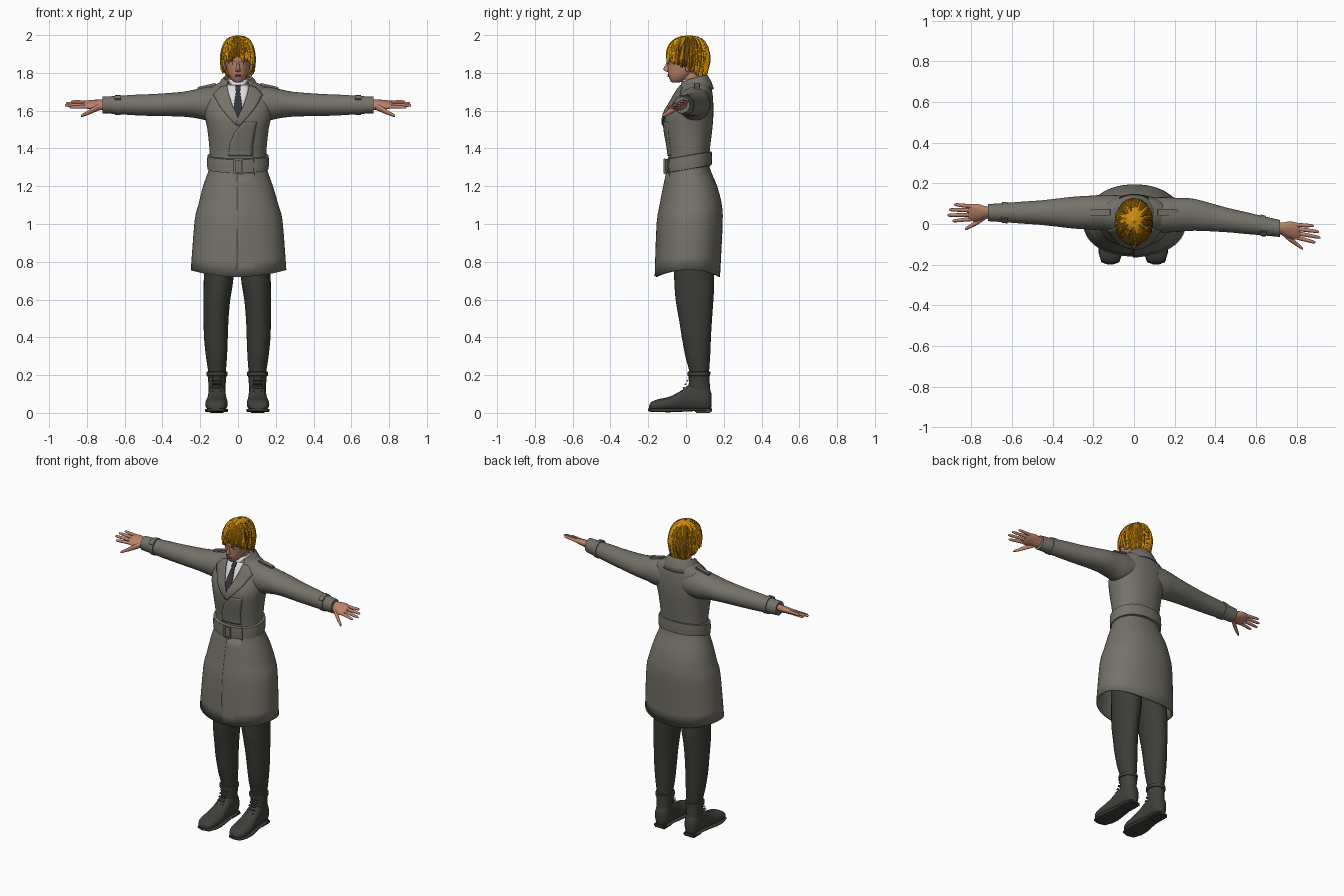
import bpy, bmesh, math, random
from mathutils import Vector

if "Cube" in bpy.data.objects:
    bpy.data.objects.remove(bpy.data.objects["Cube"])

random.seed(4)
PI = math.pi


def mat(name, r, g, b):
    m = bpy.data.materials.new(name)
    m.diffuse_color = (r, g, b, 1)
    m.use_nodes = True
    m.node_tree.nodes["Principled BSDF"].inputs["Base Color"].default_value = m.diffuse_color
    return m


COAT = mat("coat grey", .175, .168, .138)
TROUSER = mat("trouser dark", .045, .047, .038)
BOOT = mat("boot dark", .05, .05, .043)
HAIR = mat("hair gold", .62, .27, .004)
HAIRD = mat("hair shade", .2, .085, .004)
SKIN = mat("skin", .5, .225, .15)
LIP = mat("lip", .33, .12, .09)
SHIRT = mat("shirt white", .72, .72, .75)
TIE = mat("tie dark", .035, .035, .042)


def finish(bm, name, mats, angle=45, solid=0):
    bmesh.ops.recalc_face_normals(bm, faces=bm.faces)
    me = bpy.data.meshes.new(name)
    bm.to_mesh(me)
    bm.free()
    for m in (mats if isinstance(mats, list) else [mats]):
        me.materials.append(m)
    ob = bpy.data.objects.new(name, me)
    bpy.context.collection.objects.link(ob)
    if solid:
        md = ob.modifiers.new("thickness", "SOLIDIFY")
        md.thickness, md.offset = solid, -1
    bpy.ops.object.select_all(action="DESELECT")
    ob.select_set(True)
    bpy.context.view_layer.objects.active = ob
    bpy.ops.object.shade_smooth_by_angle(angle=math.radians(angle))
    return ob


def smooth(rings, k=3):
    """Catmull-Rom resampling of a list of rings."""
    out, n = [], len(rings)
    for i in range(n - 1):
        p = [rings[max(0, min(n - 1, j))] for j in (i - 1, i, i + 1, i + 2)]
        for s in range(k):
            t = s / k
            out.append(tuple(.5 * (2 * b + (c - a) * t + (2 * a - 5 * b + 4 * c - d) * t * t
                                   + (3 * b - a - 3 * c + d) * t ** 3) for a, b, c, d in zip(*p)))
    return out + [rings[-1]]


def loft(name, rings, m, axis="z", n=2, seg=32, caps=(1, 1), warp=None, solid=0):
    """Skin superellipse rings (x, y, z, a, b) stacked along an axis."""
    bm = bmesh.new()
    rows = []
    for i, (x, y, z, a, b) in enumerate(rings):
        row = []
        for k in range(seg):
            c, s = math.cos(2 * PI * k / seg), math.sin(2 * PI * k / seg)
            p = math.copysign(abs(c) ** (2 / n), c) * a
            q = math.copysign(abs(s) ** (2 / n), s) * b
            d = {"z": (p, q, 0), "x": (0, p, q), "y": (p, 0, q)}[axis]
            v = Vector((x, y, z)) + Vector(d)
            if warp:
                warp(v, i)
            row.append(bm.verts.new(v))
        rows.append(row)
    for r0, r1 in zip(rows, rows[1:]):
        for k in range(seg):
            bm.faces.new((r0[k], r0[(k + 1) % seg], r1[(k + 1) % seg], r1[k]))
    for use, row in zip(caps, (rows[0], rows[-1])):
        if use:
            bm.faces.new(row)
    return finish(bm, name, m, 50, solid)


def front_y(rings, x, z, n=2):
    """Front surface depth of a vertical loft."""
    for r0, r1 in zip(rings, rings[1:]):
        if r0[2] <= z <= r1[2]:
            t = (z - r0[2]) / (r1[2] - r0[2])
            cx, cy, _, a, b = (p + (q - p) * t for p, q in zip(r0, r1))
            return cy - b * max(0, 1 - min(1, abs(x - cx) / a) ** n) ** (1 / n)
    return rings[-1][1]


def grid(name, pts, m, solid=0, angle=45):
    bm = bmesh.new()
    vs = [[bm.verts.new(p) for p in row] for row in pts]
    for a, b in zip(vs, vs[1:]):
        for k in range(len(a) - 1):
            bm.faces.new((a[k], a[k + 1], b[k + 1], b[k]))
    return finish(bm, name, m, angle, solid)


def patch(name, A, B, m, oa, ob, solid=.004, cols=6, rows=5):
    """Cloth panel between two (x, z) edges, laid on the coat front."""
    def fine(E):
        return [tuple(p + (q - p) * s / rows for p, q in zip(e, f))
                for e, f in zip(E, E[1:]) for s in range(rows)] + [E[-1]]
    pts = []
    for a, b in zip(fine(A), fine(B)):
        row = []
        for k in range(cols + 1):
            t = k / cols
            x, z = a[0] + (b[0] - a[0]) * t, a[1] + (b[1] - a[1]) * t
            row.append((x, front_y(BODY, x, z, 2.2) - oa - (ob - oa) * t, z))
        pts.append(row)
    return grid(name, pts, m, solid)


def box(name, c, size, m, rot=(0, 0, 0)):
    bm = bmesh.new()
    bmesh.ops.create_cube(bm, size=1)
    for v in bm.verts:
        v.co = Vector(v.co[i] * size[i] for i in range(3))
    bmesh.ops.bevel(bm, geom=bm.edges[:], offset=min(size) * .25, segments=2, affect="EDGES")
    ob = finish(bm, name, m)
    ob.location, ob.rotation_euler = c, rot
    return ob


def ball(name, c, size, m, rot=(0, 0, 0)):
    bm = bmesh.new()
    bmesh.ops.create_uvsphere(bm, u_segments=16, v_segments=10, radius=1)
    for v in bm.verts:
        v.co = Vector(v.co[i] * size[i] for i in range(3))
    ob = finish(bm, name, m, 80)
    ob.location, ob.rotation_euler = c, rot
    return ob


# Coat body, open at the hem
BODY = smooth([(.003, .01, .72, .253, .17), (.003, .022, 1.0, .233, .172), (.002, .028, 1.1, .212, .162),
               (0, .025, 1.2, .185, .14), (0, .015, 1.3, .152, .11), (0, .015, 1.38, .15, .11),
               (0, .013, 1.5, .162, .126), (0, .018, 1.58, .178, .127), (0, .036, 1.65, .18, .108),
               (0, .047, 1.70, .168, .092), (0, .053, 1.735, .125, .075), (0, .053, 1.765, .06, .052)])


def hem(v, i):
    v.z += .035 * (v.x / .25) ** 2 * max(0, 1 - i / 6)


loft("coat_body", BODY, COAT, n=2.2, seg=56, caps=(0, 1), warp=hem, solid=.008)


# Belt tilted up toward the back, with buckle and loops
def tilt(v, i):
    v.z += .17 * v.y


loft("belt", [(0, .014, 1.287, .152, .112), (0, .014, 1.289, .162, .122), (0, .014, 1.325, .164, .124),
              (0, .014, 1.36, .162, .122), (0, .014, 1.362, .152, .112)], COAT, n=2.2, seg=56, warp=tilt)
for x in (-.018, .022):
    box("buckle_side", (x, -.113, 1.306), (.01, .014, .08), COAT)
for z in (1.27, 1.342):
    box("buckle_bar", (.002, -.113, z), (.046, .014, .01), COAT)
box("belt_loop", (.09, -.09, 1.309), (.016, .014, .085), COAT, (0, 0, .35))

# Front overlap, shirt, tie and lapels
patch("chest_overlap", [(.03, 1.54), (-.02, 1.48), (-.045, 1.42), (-.05, 1.36)],
      [(.1, 1.54), (.09, 1.48), (.08, 1.42), (.08, 1.36)], COAT, .007, 0)
patch("skirt_overlap", [(-.006, 1.27), (-.006, 1.0), (-.006, .722)], [(.1, 1.27), (.1, 1.0), (.1, .73)], COAT, .006, -.001)
patch("shirt_front", [(-.058, 1.735), (-.05, 1.68), (-.004, 1.57)], [(.058, 1.735), (.05, 1.68), (.004, 1.57)],
      SHIRT, .004, .004)
patch("tie", [(-.012, 1.735), (-.014, 1.715), (-.01, 1.705), (-.023, 1.62), (-.004, 1.57)],
      [(.012, 1.735), (.014, 1.715), (.01, 1.705), (.023, 1.62), (.004, 1.57)], TIE, .009, .009)
for s in (-1, 1):
    patch("lapel", [(s * x, z) for x, z in ((.06, 1.735), (.05, 1.69), (.03, 1.63), (.004, 1.575), (-.012, 1.53))],
          [(s * x, z) for x, z in ((.095, 1.725), (.132, 1.685), (.095, 1.62), (.055, 1.57), (.008, 1.52))],
          COAT, .014 + .002 * s, .009 + .002 * s, .006)

# Turned-down coat collar, open at the front
rows = []
for k in range(33):
    f = math.radians(-138 + 276 * k / 32)
    c, s, d = math.cos(f), math.sin(f), (abs(k - 16) / 16) ** 2
    row = []
    for rx, ryb, ryf, z, dz in ((.062, .05, .06, 1.73, .02), (.068, .056, .075, 1.772, .03), (.076, .062, .085, 1.79, .035),
                                (.088, .07, .1, 1.78, .035), (.108, .088, .118, 1.745, .04), (.122, .098, .135, 1.715, .03)):
        row.append((rx * s, .05 + c * (ryb if c > 0 else ryf), z - dz * d))
    rows.append(row)
grid("coat_collar", rows, COAT, .005)
loft("shirt_collar", [(0, .027, 1.70, .066, .066), (0, .03, 1.735, .058, .06), (0, .034, 1.77, .052, .054)],
     SHIRT, caps=(0, 0), warp=lambda v, i: setattr(v, "z", v.z + .15 * (v.y - .03)), solid=.004)


# Arms, cuffs, shoulder straps and hands
def arm_y(s, x):
    return .056 if s < 0 else .045 - max(0, x - .3) * .16


for s in (-1, 1):
    def ax(x, a, b, z=1.63, dy=0, s=s):
        return (s * x, arm_y(s, x) + dy, z, a, b)
    loft("sleeve", smooth([ax(.07, .085, .085, 1.64), ax(.15, .087, .09, 1.637), ax(.22, .083, .077, 1.637),
                           ax(.30, .078, .065, 1.634), ax(.45, .061, .058), ax(.55, .054, .054),
                           ax(.64, .047, .048), ax(.718, .042, .044)]), COAT, "x")
    loft("cuff_strap", [ax(.622, .047, .048), ax(.623, .053, .054), ax(.65, .051, .052), ax(.651, .045, .046)], COAT, "x")
    box("cuff_buckle", (s * .637, arm_y(s, .637) - .035, 1.668), (.035, .03, .012), COAT, (.75, 0, 0))
    box("shoulder_strap", (s * .165, .058, 1.729), (.1, .032, .014), COAT, (0, s * .22, 0))
    loft("palm", smooth([ax(.69, .027, .026), ax(.73, .031, .025, 1.631), ax(.765, .042, .021, 1.632),
                         ax(.80, .042, .016, 1.632), ax(.815, .036, .01, 1.632)]), SKIN, "x", seg=20,
         warp=lambda v, i, s=s: setattr(v, "z", v.z + .35 * (v.y - arm_y(s, abs(v.x)))))
    for dy, tip in ((-.031, .893), (-.01, .917), (.011, .91), (.03, .885)):
        loft("finger", smooth([ax(x, r, r, 1.633 + dy * q * .38, dy * q) for x, r, q in
                               ((.79, .0105, 1), ((.79 + tip) / 2, .0095, 1.15), (tip - .01, .0075, 1.3), (tip, .003, 1.3))]),
             SKIN, "x", seg=10)
    loft("thumb", smooth([ax(.728, .016, .018, 1.622, -.015), ax(.765, .015, .016, 1.605, -.042),
                          ax(.80, .011, .011, 1.586, -.064), ax(.825, .008, .008, 1.575, -.078),
                          ax(.832, .003, .003, 1.572, -.082)]), SKIN, "x", seg=12)

# Legs and laced boots
for s in (-1, 1):
    def lx(x, s=s):
        return s * x - .004
    loft("trouser_leg", smooth([(lx(.107), .07, .17, .043, .048), (lx(.107), .07, .22, .047, .052), (lx(.11), .062, .3, .056, .066),
                                (lx(.113), .055, .4, .063, .077), (lx(.112), .05, .5, .066, .088),
                                (lx(.108), .045, .6, .071, .1), (lx(.098), .043, .72, .079, .106),
                                (lx(.09), .03, .95, .085, .1)]), TROUSER)

    def fx(y, a, top, low=.012, s=s):
        return (lx(.107) + s * .05 * max(0, -y) * .6, y, (top + low) / 2, a, (top - low) / 2)
    loft("boot_foot", smooth([fx(-.196, .015, .036, .02), fx(-.185, .04, .056), fx(-.15, .056, .072), (fx(-.09, .059, .085)),
                              fx(-.03, .052, .115), fx(.02, .047, .15), fx(.08, .046, .16), fx(.12, .037, .14),
                              fx(.135, .015, .1, .03)]), BOOT, "y", n=2.4, seg=28)
    loft("boot_shaft", smooth([(lx(.107), .07, .06, .044, .06), (lx(.107), .07, .12, .044, .058), (lx(.107), .07, .17, .047, .055),
                               (lx(.107), .068, .215, .052, .057)]), BOOT)
    loft("boot_top_band", [(lx(.107), .068, .195, .05, .055), (lx(.107), .068, .197, .055, .06), (lx(.107), .068, .217, .056, .061),
                           (lx(.107), .068, .219, .05, .055)], BOOT)
    loft("boot_sole", [fx(y, a, .024, lo) for y, a, lo in ((-.2, .012, .01), (-.188, .044, .006), (-.14, .06, .004), (-.09, .062, .003),
                       (-.02, .052, .006), (.04, .045, .009), (.1, .044, .008), (.137, .018, .008))], BOOT, "y", n=4, seg=24)
    box("boot_heel", (lx(.107), .09, .012), (.08, .085, .024), BOOT)
    for k in range(5):
        box("boot_lace", (lx(.109), -.022 + .01 * k, .116 + .018 * k), (.05, .012, .007), BOOT, (.5, 0, 0))

# Neck and head
loft("neck", [(0, .04, 1.66, .052, .054), (0, .03, 1.75, .047, .05), (0, .025, 1.84, .05, .055)], SKIN)
HEAD = smooth([(0, -.054, 1.75, .014, .02), (0, -.045, 1.757, .028, .037), (0, -.027, 1.782, .046, .066),
               (0, -.008, 1.81, .058, .088), (0, .002, 1.845, .066, .1), (0, .008, 1.88, .071, .107),
               (0, .012, 1.92, .069, .105), (0, .015, 1.96, .05, .08), (0, .015, 1.98, .02, .03)])
loft("head", HEAD, SKIN)


def face(x, z):
    return front_y(HEAD, x, z)


# Facial features
loft("nose", [(0, -.094, 1.806, .008, .006), (0, -.1, 1.81, .014, .014), (0, -.102, 1.82, .011, .019),
              (0, -.099, 1.84, .007, .011), (0, -.096, 1.862, .006, .006)], SKIN, seg=16)
ball("upper_lip", (0, face(0, 1.787) + .001, 1.788), (.02, .006, .0035), LIP)
ball("lower_lip", (0, face(0, 1.78) + .001, 1.781), (.016, .006, .004), LIP)
for s in (-1, 1):
    y = face(.028, 1.848)
    ball("eye_white", (s * .028, y + .003, 1.848), (.012, .005, .005), SHIRT, (0, 0, s * .35))
    ball("pupil", (s * .028, y + .0005, 1.848), (.0048, .004, .0048), TIE)
    box("eyebrow", (s * .029, face(.029, 1.865) - .001, 1.864), (.03, .006, .005), HAIRD, (0, s * -.12, s * .35))
    ball("ear", (s * .07, .012, 1.832), (.008, .018, .028), SKIN, (-.15, 0, s * .25))


# Hair: full cap plus pointed locks
def hair_pt(f, t, off=0):
    u = (1 - math.cos(f)) / 2
    zb, p = 1.89 - .105 * u, 2.1 + .9 * u
    c = math.cos(min(t, 1) * PI / 2)
    z = zb + (1.998 - zb) * c - max(0, t - 1) * .16
    r = max(0, 1 - c ** p) ** (1 / p)
    r *= 1 - .22 * u * max(0, (1.87 - z) / .09)
    return Vector((math.sin(f) * (.088 * r + off), .013 - math.cos(f) * (.112 * r + off), z))


rows = [[hair_pt(2 * PI * k / 60, t / 12 if t < 12 else 1 + .12 * random.random() * (k % 60 > 0)) for k in range(61)]
        for t in range(1, 13)]
rows.insert(0, [Vector((0, .013, 1.998))] * 61)
grid("hair_cap", rows, HAIR, .006, 60)

bm = bmesh.new()
for i in range(170):
    f, t0 = 2 * PI * i * .618, random.uniform(.12, .62)
    t1, w = random.uniform(.92, 1.2), random.uniform(.1, .2)
    off, sway = random.uniform(.001, .005), random.uniform(-.25, .25)
    prev = None
    for k in range(8):
        q = k / 7
        ww = w * (.02 + math.sin(PI * min(1, q * .85 + .15)) ** .7)
        fc, t = f + sway * q * q, t0 + (t1 - t0) * q
        cur = [bm.verts.new(hair_pt(fc + d * ww, t, off + h - .003 * (k == 0)))
               for d, h in ((-1, -.003), (0, .0045), (1, -.003))]
        if prev:
            for j in (0, 1):
                fa = bm.faces.new((prev[j], prev[j + 1], cur[j + 1], cur[j]))
                fa.material_index = 1 if i % 7 == 0 else 0
        prev = cur
finish(bm, "hair_locks", [HAIR, HAIRD], 40)
